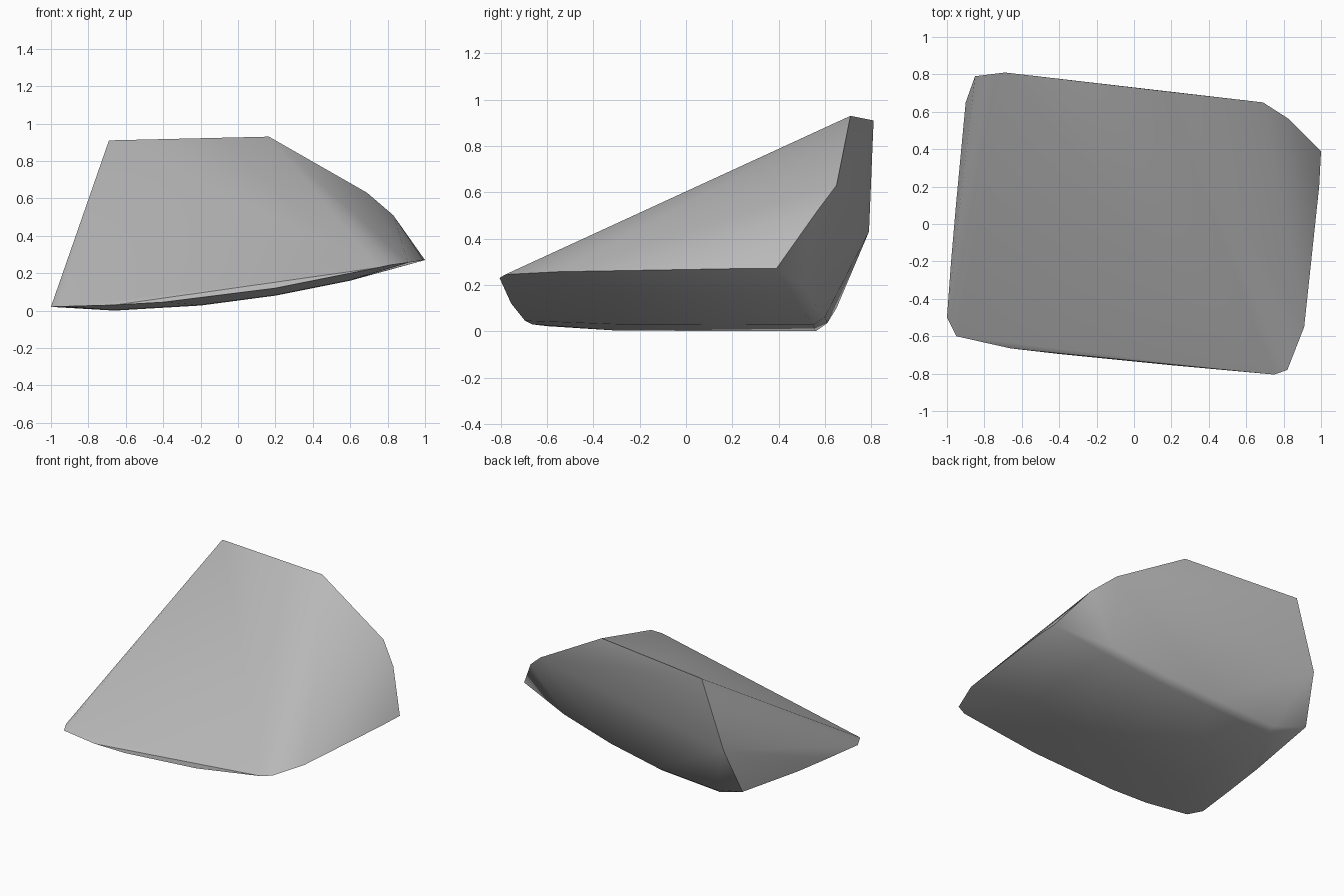
import bpy
import bmesh
import math

cube = bpy.data.objects.get("Cube")
if cube:
    bpy.data.objects.remove(cube, do_unlink=True)

# Corner loops of the broken boulder, each as (x, y, z)
crest = [(-.69, .81, .91), (.165, .71, .93), (.69, .65, .63), (.83, .56, .51)]
right_rim = [(1, .39, .27), (.99, .2, .27), (.91, -.55, .257), (.82, -.78, .245)]
front_rim = [(.75, -.805, .23), (.2, -.755, .12), (-.4, -.695, .045),
             (-.66, -.665, .03), (-.95, -.6, .022)]
left_rim = [(-1, -.5, .02), (-.978, -.2, .035), (-.952, .1, .05),
            (-.9, .65, .1), (-.85, .79, .43)]
# Gently bowed underside: (x, z) along its length and y of its back ridge
keel = [(.6, .16, .46), (.2, .08, .51), (-.2, .027, .55), (-.66, 0, .56)]


def underside_points():
    """Sweep the keel profile from the front third to the rounded back ridge."""
    for x, z, ridge in keel:
        yield (x, -.3, z + .003)
        yield (x, ridge, z)
        yield (x, ridge + .05, z + .035)


def make_material(name, colour):
    material = bpy.data.materials.new(name)
    material.use_nodes = True
    material.diffuse_color = colour
    shader = next(n for n in material.node_tree.nodes if n.type == 'BSDF_PRINCIPLED')
    shader.inputs["Base Color"].default_value = colour
    shader.inputs["Roughness"].default_value = .9
    return material


def make_hull(name, points, material):
    """Wrap the points in a convex skin and merge its coplanar facets."""
    bm = bmesh.new()
    for point in points:
        bm.verts.new(point)
    bmesh.ops.convex_hull(bm, input=bm.verts[:])
    loose = [v for v in bm.verts if not v.link_faces]
    bmesh.ops.delete(bm, geom=loose, context='VERTS')
    bmesh.ops.dissolve_limit(bm, angle_limit=math.radians(.5),
                             verts=bm.verts[:], edges=bm.edges[:])
    bmesh.ops.recalc_face_normals(bm, faces=bm.faces[:])
    mesh = bpy.data.meshes.new(name)
    bm.to_mesh(mesh)
    bm.free()
    mesh.materials.append(material)
    obj = bpy.data.objects.new(name, mesh)
    bpy.context.collection.objects.link(obj)
    return obj


# Boulder
stone = make_material("stone_grey", (.5, .5, .5, 1))
corners = crest + right_rim + front_rim + left_rim + list(underside_points())
boulder = make_hull("boulder", corners, stone)

# Smooth the shallow facets, keep the broken edges crisp
bpy.ops.object.select_all(action='DESELECT')
boulder.select_set(True)
bpy.context.view_layer.objects.active = boulder
bpy.ops.object.shade_smooth_by_angle(angle=math.radians(35))
